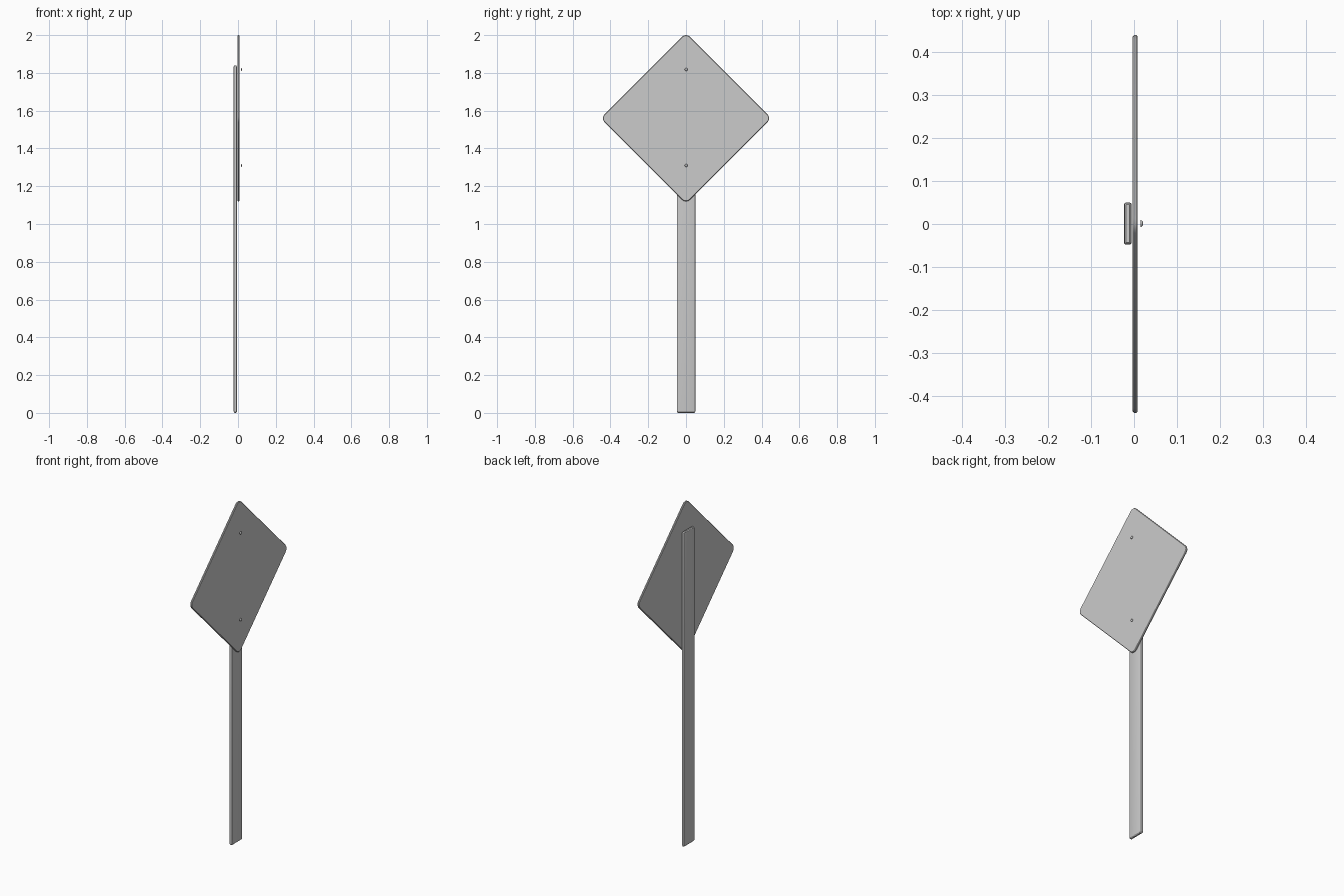
import bpy, bmesh, math
from mathutils import Matrix, Vector

if "Cube" in bpy.data.objects:
    bpy.data.objects.remove(bpy.data.objects["Cube"])


def finish(bm, name, loc, tilt=0.0):
    bmesh.ops.recalc_face_normals(bm, faces=bm.faces)
    mesh = bpy.data.meshes.new(name)
    bm.to_mesh(mesh)
    bm.free()
    ob = bpy.data.objects.new(name, mesh)
    bpy.context.collection.objects.link(ob)
    ob.location = loc
    ob.rotation_euler.x = tilt
    bpy.ops.object.select_all(action='DESELECT')
    ob.select_set(True)
    bpy.context.view_layer.objects.active = ob
    bpy.ops.object.shade_smooth_by_angle(angle=math.radians(30))
    return ob


# Post: flat bar with softened edges, longer chamfer at its ends
size, cham = Vector((0.018, 0.098, 1.84)), Vector((0.005, 0.005, 0.013))
bm = bmesh.new()
bmesh.ops.create_cube(bm, size=1)
bmesh.ops.scale(bm, verts=bm.verts, vec=[s / c for s, c in zip(size, cham)])
bmesh.ops.bevel(bm, geom=bm.edges[:], offset=1, segments=2, profile=0.5, affect='EDGES')
bmesh.ops.scale(bm, verts=bm.verts, vec=cham)
finish(bm, "post", (-0.0145, 0.001, 0.92))

# Diamond sign plate: square with rounded corners, turned 45 degrees
side = 0.64
bm = bmesh.new()
bmesh.ops.create_cube(bm, size=1)
bmesh.ops.scale(bm, verts=bm.verts, vec=(0.011, side, side))
corners = [e for e in bm.edges if abs(e.verts[0].co.x - e.verts[1].co.x) > 0.005]
bmesh.ops.bevel(bm, geom=corners, offset=0.03, segments=4, profile=0.5, affect='EDGES')
rim = [e for e in bm.edges if abs(e.verts[0].co.x - e.verts[1].co.x) < 0.001]
bmesh.ops.bevel(bm, geom=rim, offset=0.003, segments=1, affect='EDGES')
finish(bm, "sign_plate", (0.0025, 0, 1.56), math.pi / 4)

# Domed bolt heads standing just in front of the plate
for label, z in (("upper", 1.818), ("lower", 1.31)):
    bm = bmesh.new()
    bmesh.ops.create_uvsphere(bm, u_segments=16, v_segments=8, radius=1)
    bmesh.ops.bisect_plane(bm, geom=bm.verts[:] + bm.edges[:] + bm.faces[:],
                           plane_co=(0, 0, 0), plane_no=(0, 0, 1), clear_inner=True)
    bmesh.ops.holes_fill(bm, edges=[e for e in bm.edges if e.is_boundary])
    bmesh.ops.scale(bm, verts=bm.verts, vec=(0.008, 0.008, 0.006))
    bmesh.ops.rotate(bm, verts=bm.verts, matrix=Matrix.Rotation(math.pi / 2, 3, 'Y'))
    finish(bm, label + "_bolt", (0.0155, 0.001, z))
